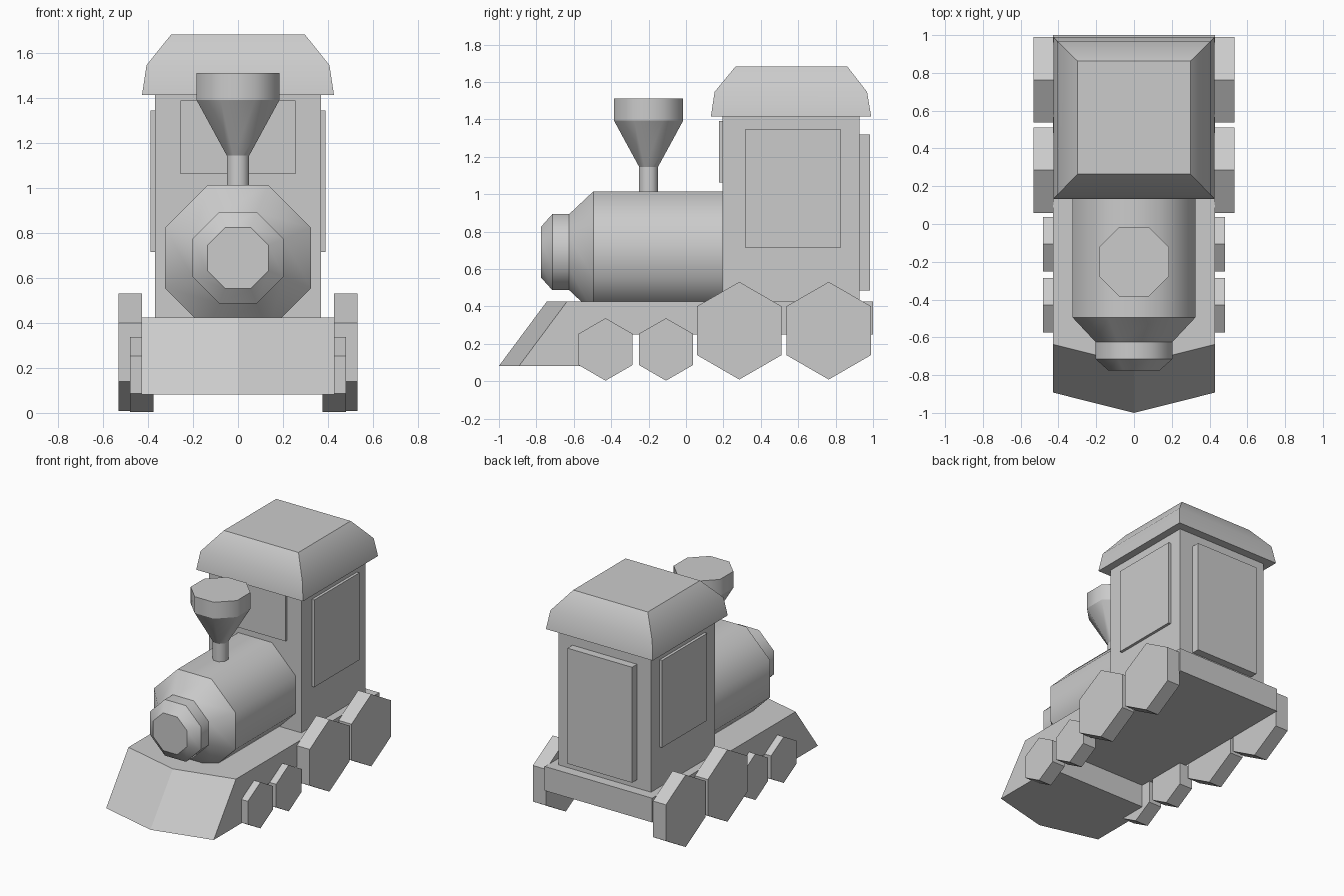
import bpy, bmesh, math
from mathutils import Vector

if "Cube" in bpy.data.objects:
    bpy.data.objects.remove(bpy.data.objects["Cube"])


def loft(name, rings, smooth=False, sharp_rings=(), sharp_rails=False):
    """Skin a closed solid through rings of matching points."""
    bm = bmesh.new()
    vs = [[bm.verts.new(p) for p in r] for r in rings]
    n = len(rings[0])
    for a, b in zip(vs, vs[1:]):
        for i in range(n):
            j = (i + 1) % n
            f = bm.faces.new((a[i], a[j], b[j], b[i]))
            f.smooth = smooth
    bm.faces.new(vs[0])
    bm.faces.new(vs[-1])
    bmesh.ops.recalc_face_normals(bm, faces=bm.faces)
    ring_of = {v: k for k, r in enumerate(vs) for v in r}
    for e in bm.edges:
        ka, kb = (ring_of[v] for v in e.verts)
        e.smooth = not (ka in sharp_rings if ka == kb else sharp_rails)
    me = bpy.data.meshes.new(name)
    bm.to_mesh(me)
    bm.free()
    ob = bpy.data.objects.new(name, me)
    bpy.context.collection.objects.link(ob)
    return ob


def box(name, x0, x1, y0, y1, z0, z1):
    return loft(name, [[(x0, y0, z), (x1, y0, z), (x1, y1, z), (x0, y1, z)]
                       for z in (z0, z1)])


def turned(name, profile, origin, u, v, axis, sides=8):
    """Lathe of (flat-side radius, distance along axis) with few sides."""
    o, u, v, axis = map(Vector, (origin, u, v, axis))
    rings = []
    for r, h in profile:
        R = r / math.cos(math.pi / sides)
        ang = [2 * math.pi * (i + 0.5) / sides for i in range(sides)]
        rings.append([o + axis * h + (u * math.cos(a) + v * math.sin(a)) * R
                      for a in ang])
    return loft(name, rings, True, range(len(profile)))


X, Y, Z = (1, 0, 0), (0, 1, 0), (0, 0, 1)

# Chassis with pointed, sloping front plough
sections = []
for x, d in ((-0.43, 0), (0, -0.108), (0.43, 0)):
    sections.append([(x, -0.892 + d, 0.082), (x, -0.637 + d, 0.425),
                     (x, 1, 0.425), (x, 1, 0.25), (x, -0.36, 0.25),
                     (x, -0.36, 0.082)])
loft("chassis", sections)

# Boiler with stepped nose, and funnel
turned("boiler", [(0.325, 0.22), (0.325, -0.495), (0.203, -0.625),
                  (0.203, -0.715), (0.136, -0.775)], (0, 0, 0.69), X, Z, Y)
turned("funnel", [(0.05, 0.98), (0.05, 1.145), (0.185, 1.393),
                  (0.185, 1.512)], (0, -0.2, 0), X, Y, Z)

# Cab with raised window panels and rear door
box("cab", -0.37, 0.37, 0.195, 0.928, 0.42, 1.43)
box("front_window", -0.255, 0.255, 0.177, 0.21, 1.063, 1.39)
box("rear_door", -0.258, 0.258, 0.91, 0.985, 0.485, 1.32)
for side, s in (("left", -1), ("right", 1)):
    box(side + "_window", *sorted((s * 0.35, s * 0.39)), 0.315, 0.83, 0.715, 1.345)

# Curved hip roof
roof = []
for x, y0, y1, z in ((0.427, 0.133, 0.99, 1.415), (0.407, 0.153, 0.968, 1.547),
                     (0.298, 0.265, 0.862, 1.683)):
    roof.append([(-x, y0, z), (x, y0, z), (x, y1, z), (-x, y1, z)])
loft("roof", roof, True, (0, 2), True)

# Hexagonal wheels, mirrored left and right
wheels = [("large", 0.285, 0.27, 0.261, 0.427, 0.532),
          ("large", 0.763, 0.27, 0.261, 0.427, 0.532),
          ("small", -0.43, 0.17, 0.167, 0.375, 0.481),
          ("small", -0.107, 0.17, 0.167, 0.375, 0.481)]
for kind, y, z, R, x0, x1 in wheels:
    for side, s in (("left", -1), ("right", 1)):
        loft(f"{side}_{kind}_wheel",
             [[(s * x, y + R * math.sin(i * math.pi / 3),
                z + R * math.cos(i * math.pi / 3)) for i in range(6)]
              for x in (x0, x1)])
